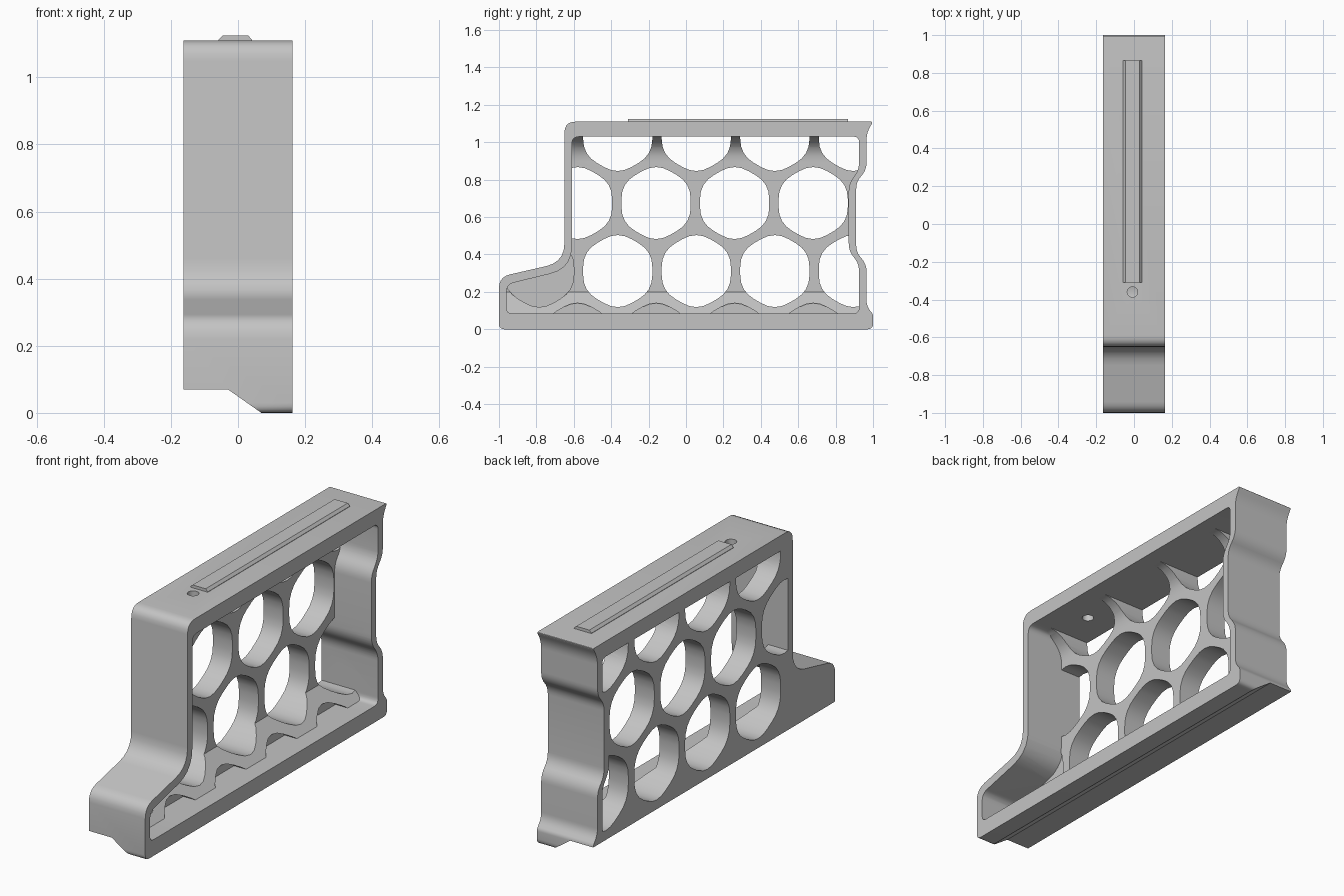
import bpy, bmesh, math
from mathutils import Vector

cube = bpy.data.objects.get("Cube")
if cube:
    bpy.data.objects.remove(cube, do_unlink=True)

grey = bpy.data.materials.new("plain grey")
grey.use_nodes = True
COLOUR = (0.55, 0.55, 0.55, 1)
grey.diffuse_color = COLOUR
grey.node_tree.nodes["Principled BSDF"].inputs["Base Color"].default_value = COLOUR


def rounded(points, steps=5):
    """Round each corner (u, v, d), starting d along its two edges."""
    out = []
    for i, (u, v, d) in enumerate(points):
        c = Vector((u, v))
        prev = Vector(points[i - 1][:2])
        nxt = Vector(points[(i + 1) % len(points)][:2])
        a = c + (prev - c).normalized() * d
        b = c + (nxt - c).normalized() * d
        for k in range(steps + 1):
            t = k / steps
            out.append(tuple(a * (1 - t) ** 2 + c * 2 * t * (1 - t) + b * t ** 2))
    return out


def prism(name, loops, lo, hi, axis="x"):
    """Extrude closed loops along x (loops in y, z) or y (loops in x, z)."""
    bm = bmesh.new()
    for loop in loops:
        verts = [bm.verts.new((lo, u, v) if axis == "x" else (u, lo, v)) for u, v in loop]
        face = bm.faces.new(verts)
        ext = bmesh.ops.extrude_face_region(bm, geom=[face])
        moved = [g for g in ext["geom"] if isinstance(g, bmesh.types.BMVert)]
        shift = (hi - lo, 0, 0) if axis == "x" else (0, hi - lo, 0)
        bmesh.ops.translate(bm, verts=moved, vec=shift)
    bmesh.ops.recalc_face_normals(bm, faces=bm.faces)
    mesh = bpy.data.meshes.new(name)
    bm.to_mesh(mesh)
    bm.free()
    mesh.materials.append(grey)
    obj = bpy.data.objects.new(name, mesh)
    bpy.context.collection.objects.link(obj)
    return obj


def combine(obj, other, operation="DIFFERENCE"):
    """Apply a boolean and discard the second object."""
    mod = obj.modifiers.new("cut", "BOOLEAN")
    mod.operation = operation
    mod.solver = "EXACT"
    mod.object = other
    bpy.context.view_layer.update()
    graph = bpy.context.evaluated_depsgraph_get()
    mesh = bpy.data.meshes.new_from_object(obj.evaluated_get(graph))
    obj.modifiers.clear()
    obj.data = mesh
    bpy.data.objects.remove(other, do_unlink=True)


def hexagon(y, z):
    r = HEX_WIDTH / math.sqrt(3)
    corners = [(y + r * math.sin(k * math.pi / 3), z + r * math.cos(k * math.pi / 3), 0.085)
               for k in range(6)]
    return rounded(corners, 4)


HALF = 0.163          # half width of the frame
PLATE = -0.05         # inner face of the honeycomb plate
HEX_WIDTH = 0.37
PITCH = 0.42
ROW = PITCH * math.sqrt(3) / 2

outline = rounded([
    (-1, 0, .03), (-1, .28, .06), (-.65, .36, .10), (-.65, 1.11, .06),
    (1, 1.11, .012), (.965, 1.05, .04), (.965, .85, .04), (.91, .79, .04),
    (.91, .41, .04), (.965, .35, .04), (.965, .125, .03), (1, .08, .012), (1, 0, .03)])
inner = rounded([
    (-.96, .085, .03), (-.96, .24, .04), (-.61, .325, .12), (-.61, 1.03, .04),
    (.925, 1.03, .03), (.925, .85, .04), (.87, .78, .04), (.87, .42, .04),
    (.925, .35, .04), (.925, .085, .03)])

# Solid body
frame = prism("honeycomb_frame", [outline], -HALF, HALF)

# Open cavity with a sloped floor and a coved ceiling
cavity = prism("cavity_cutter", [inner], -0.4, 0.4)
cove = [(0.08 + 0.13 * math.cos(a), 0.9 + 0.13 * math.sin(a))
        for a in (math.pi - k * math.pi / 16 for k in range(9))]
section = [(0.3, 0.03), (0.3, 0.085), (0.07, 0.085), (PLATE, 0.2)] + cove + [(0.3, 1.03), (0.3, 1.2)]
section = [(0.3, 0.085), (0.07, 0.085), (PLATE, 0.2)] + cove + [(0.3, 1.03)]
combine(cavity, prism("section", [section], -2, 2, "y"), "INTERSECT")
combine(frame, cavity)

# Honeycomb openings, limited to the inside of the frame
MID_Z, MID_Y, LOW_Y = 0.675, -0.58, -0.365
cells = [hexagon(MID_Y + PITCH * i, MID_Z) for i in range(4)]
for side in (-1, 1):
    cells += [hexagon(LOW_Y + PITCH * i, MID_Z + side * ROW) for i in range(4)]
holes = prism("cell_cutter", cells, -0.5, 0.5)
combine(holes, prism("limit", [inner], -0.4, 0.4), "INTERSECT")
combine(frame, holes)

# Blind pockets in the sloped floor and in the foot
for start, pocket_cells in (
        (0.0, [hexagon(MID_Y + PITCH * i, MID_Z - 2 * ROW) for i in range(4)]),
        (PLATE - 0.01, [hexagon(LOW_Y - PITCH, MID_Z - ROW)])):
    pockets = prism("pocket_cutter", pocket_cells, start, 0.5)
    combine(pockets, prism("limit", [inner], -0.4, 0.4), "INTERSECT")
    combine(frame, pockets)

# Stepped underside
step = [(-0.5, -0.5), (-0.5, 0.07), (-0.03, 0.07), (0.084, -0.01), (0.084, -0.5)]
combine(frame, prism("step_cutter", [step], -2, 2, "y"))

# Pin hole through the top wall
pin = [(-0.008 + 0.028 * math.cos(k * math.pi / 12), -0.36 + 0.028 * math.sin(k * math.pi / 12))
       for k in range(24)]
pin_cutter = prism("pin_cutter", [pin], 0.8, 1.3)
for v in pin_cutter.data.vertices:
    v.co = (v.co.y, v.co.z, v.co.x)
combine(frame, pin_cutter)

# Raised rail on top
rail = prism("top_rail", [[(-.058, 1.1), (.042, 1.1), (.042, 1.112), (.03, 1.125),
                           (-.046, 1.125), (-.058, 1.112)]], -0.31, 0.865, "y")

for obj in (frame, rail):
    bpy.ops.object.select_all(action="DESELECT")
    obj.select_set(True)
    bpy.context.view_layer.objects.active = obj
    bpy.ops.object.shade_smooth_by_angle(angle=math.radians(30))
